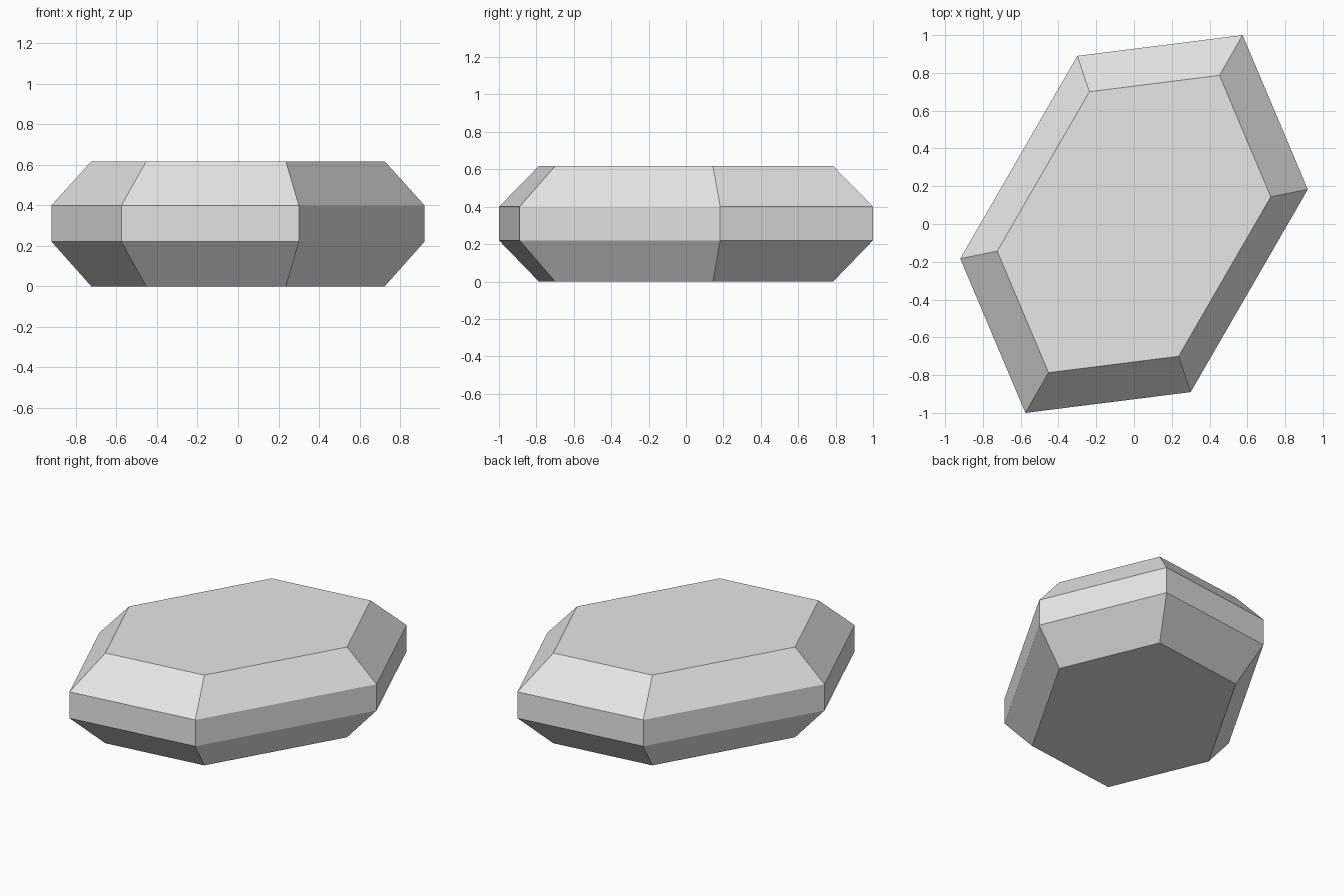
import bpy
import bmesh

cube = bpy.data.objects.get("Cube")
if cube:
    bpy.data.objects.remove(cube, do_unlink=True)

# Stone colour
stone = bpy.data.materials.new("light grey stone")
stone.use_nodes = True
grey = (0.8, 0.8, 0.8, 1.0)
stone.diffuse_color = grey
stone.node_tree.nodes["Principled BSDF"].inputs["Base Color"].default_value = grey

# Six-sided outline: half the corners, the rest by point symmetry
half = [(0.575, 1.0), (-0.3, 0.89), (-0.92, -0.183)]
outline = half + [(-x, -y) for x, y in half]

# Level heights with the outline scale at each
levels = [(0.0, 0.787), (0.22, 1.0), (0.4, 1.0), (0.617, 0.787)]

# Stack the outlines, bridge the bands and cap both ends
bm = bmesh.new()
rings = [[bm.verts.new((x * s, y * s, z)) for x, y in outline] for z, s in levels]
for low, high in zip(rings, rings[1:]):
    for i in range(len(outline)):
        j = (i + 1) % len(outline)
        bm.faces.new((low[i], low[j], high[j], high[i]))
bm.faces.new(rings[0][::-1])
bm.faces.new(rings[-1])
bmesh.ops.recalc_face_normals(bm, faces=bm.faces)

mesh = bpy.data.meshes.new("bevelled_stone")
bm.to_mesh(mesh)
bm.free()
mesh.materials.append(stone)
bpy.context.collection.objects.link(bpy.data.objects.new("bevelled_stone", mesh))
